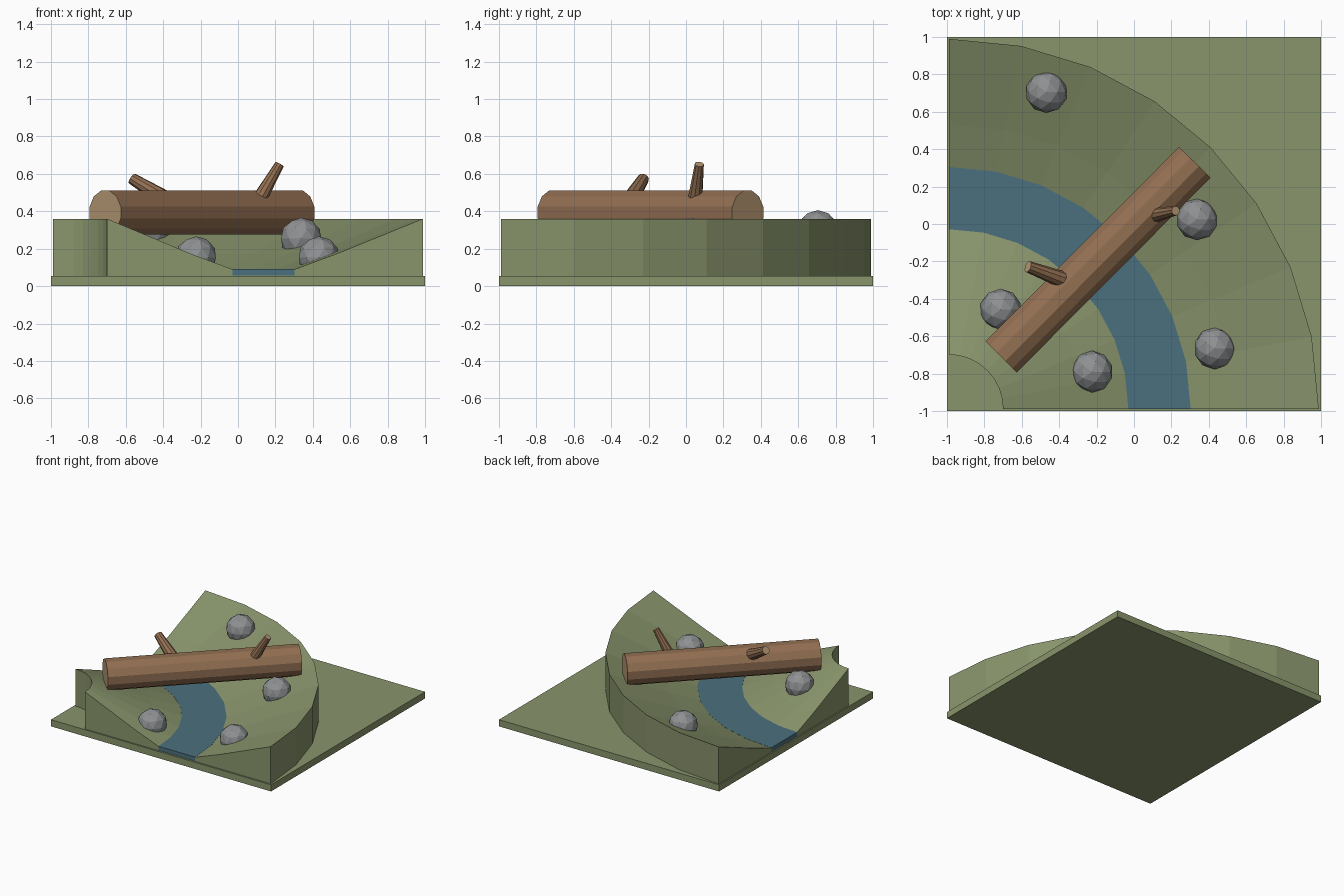
import bpy, bmesh
from math import sin, cos, radians
from mathutils import Vector, Matrix

if "Cube" in bpy.data.objects:
    bpy.data.objects.remove(bpy.data.objects["Cube"])


def material(name, rgb):
    m = bpy.data.materials.new(name)
    m.diffuse_color = (*rgb, 1)
    m.use_nodes = True
    m.node_tree.nodes["Principled BSDF"].inputs["Base Color"].default_value = m.diffuse_color
    return m


GRASS = material("grass", (0.25, 0.30, 0.15))
WATER = material("water", (0.07, 0.16, 0.21))
BARK = material("bark", (0.29, 0.16, 0.085))
CUT = material("cut_wood", (0.46, 0.31, 0.17))
STONE = material("stone", (0.27, 0.28, 0.29))


def finish(name, bm, *mats):
    bmesh.ops.recalc_face_normals(bm, faces=bm.faces)
    me = bpy.data.meshes.new(name)
    bm.to_mesh(me)
    bm.free()
    for m in mats:
        me.materials.append(m)
    ob = bpy.data.objects.new(name, me)
    bpy.context.collection.objects.link(ob)
    return ob


def quarter_sweep(name, profile, mat, steps=8):
    """Turn a closed (radius, z) profile 90 degrees about the tile corner."""
    bm = bmesh.new()
    rings = []
    for i in range(steps + 1):
        a = radians(90 * i / steps)
        rings.append([bm.verts.new((-0.99 + r * cos(a), -0.988 + r * sin(a), z))
                      for r, z in profile])
    n = len(profile)
    for a, b in zip(rings, rings[1:]):
        for j in range(n):
            k = (j + 1) % n
            bm.faces.new((a[j], a[k], b[k], b[j]))
    bm.faces.new(rings[0])
    bm.faces.new(rings[-1])
    return finish(name, bm, mat)


def timber(name, start, end, r1, r2, sides):
    """Tapered round timber between two points with pale cut ends."""
    start, end = Vector(start), Vector(end)
    d = end - start
    bm = bmesh.new()
    bmesh.ops.create_cone(bm, cap_ends=True, segments=sides, radius1=r1,
                          radius2=r2, depth=d.length)
    for f in bm.faces:
        f.material_index = 1 if len(f.verts) > 4 else 0
    turn = d.to_track_quat('Z', 'Y').to_matrix().to_4x4()
    spin = Matrix.Rotation(radians(180 / sides), 4, 'Z')
    bm.transform(Matrix.Translation((start + end) / 2) @ turn @ spin)
    return finish(name, bm, BARK, CUT)


# Square base tile
bm = bmesh.new()
bmesh.ops.create_cube(bm, size=1)
bm.transform(Matrix.Translation((0, 0, 0.0275)) @ Matrix.Diagonal((2, 2, 0.055, 1)))
finish("base", bm, GRASS)

# Curved valley with sloping banks
quarter_sweep("valley_banks", [
    (0.29, 0.05), (0.29, 0.36), (0.74, 0.172), (0.96, 0.09), (0.96, 0.056),
    (1.293, 0.056), (1.293, 0.09), (1.52, 0.174), (1.978, 0.36), (1.978, 0.05)], GRASS)

# River along the valley floor
quarter_sweep("river", [(0.96, 0.057), (0.96, 0.091), (1.293, 0.091), (1.293, 0.057)], WATER)

# Fallen log bridge and its branch stubs
timber("log", (-0.71, -0.71, 0.393), (0.325, 0.33, 0.393), 0.122, 0.122, 12)
timber("branch_1", (0.10, 0.045, 0.44), (0.223, 0.071, 0.652), 0.042, 0.025, 10)
timber("branch_2", (-0.375, -0.30, 0.458), (-0.567, -0.228, 0.575), 0.046, 0.031, 10)

# Boulders half sunk in the banks
for i, p in enumerate([(-0.468, 0.705, 0.294), (0.337, 0.025, 0.254),
                       (0.432, -0.665, 0.154), (-0.225, -0.79, 0.154),
                       (-0.713, -0.458, 0.244)]):
    bm = bmesh.new()
    bmesh.ops.create_icosphere(bm, subdivisions=2, radius=0.112)
    bm.transform(Matrix.Translation(p))
    finish(f"boulder_{i + 1}", bm, STONE)
